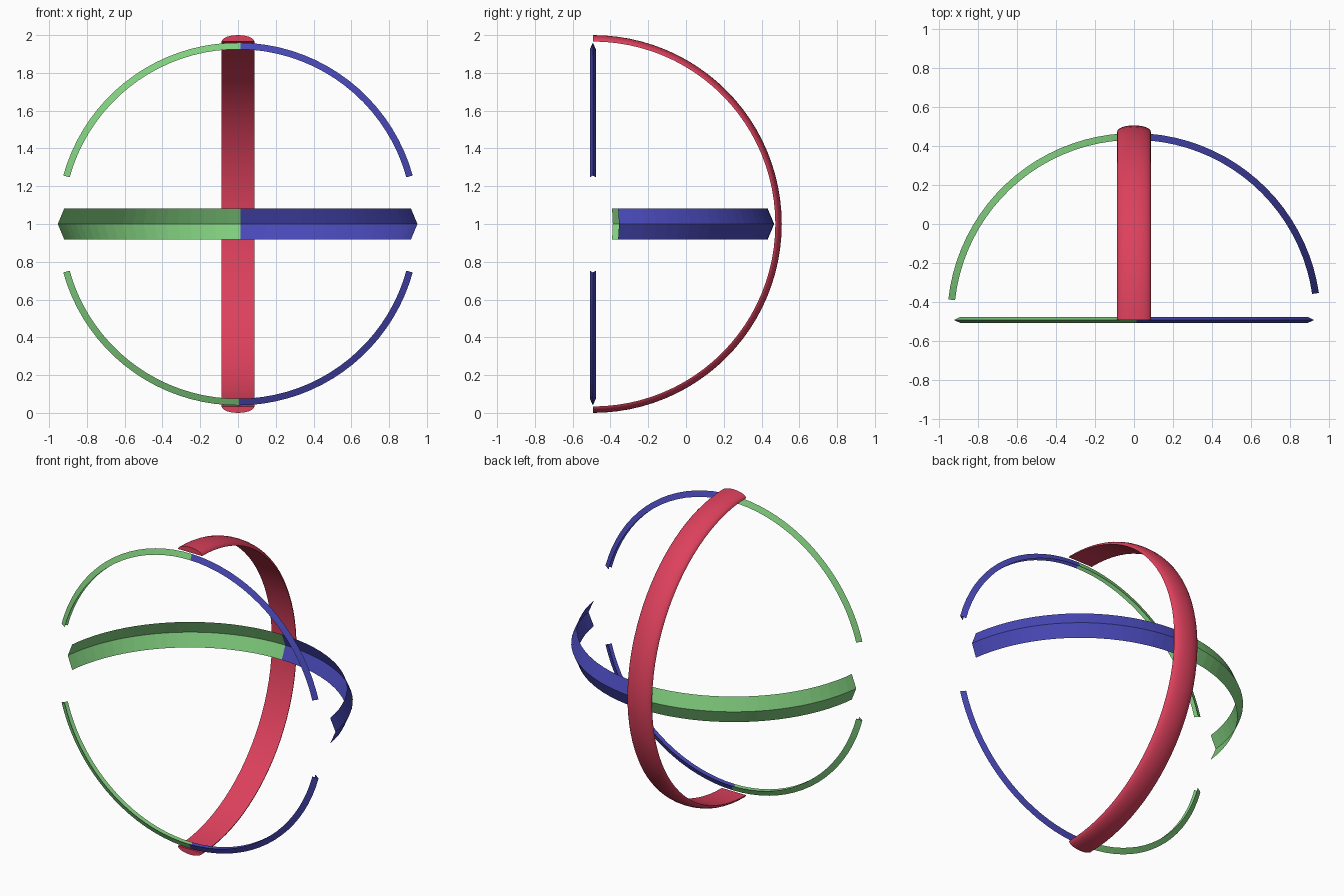
import bpy, bmesh, math

if "Cube" in bpy.data.objects:
    bpy.data.objects.remove(bpy.data.objects["Cube"])

CY, CZ = -0.493, 1.0          # shared centre of all the arcs


def material(name, rgb):
    m = bpy.data.materials.new(name)
    m.diffuse_color = (*rgb, 1)
    m.use_nodes = True
    m.node_tree.nodes["Principled BSDF"].inputs["Base Color"].default_value = m.diffuse_color
    return m


RED = material("red", (0.72, 0.052, 0.108))
GREEN = material("green", (0.22, 0.62, 0.21))
BLUE = material("blue", (0.066, 0.066, 0.48))

# Map (radius, angle, sideways offset) to a point for each arc plane
PLANES = {
    "flat": lambda r, a, w: (r * math.cos(a), CY + r * math.sin(a), CZ + w),
    "front": lambda r, a, w: (r * math.cos(a), CY - w, CZ + r * math.sin(a)),
    "side": lambda r, a, w: (w, CY + r * math.cos(a), CZ + r * math.sin(a)),
}


def arc(name, plane, profile, start, end, mat, solid=False, step=4.0):
    """Sweep a (radius, offset) profile around an arc given in degrees."""
    n = max(1, round((end - start) / step))
    bm = bmesh.new()
    rows = []
    for i in range(n + 1):
        a = math.radians(start + (end - start) * i / n)
        rows.append([bm.verts.new(PLANES[plane](r, a, w)) for r, w in profile])
    k = len(profile)
    for p, q in zip(rows, rows[1:]):
        for j in range(k if solid else k - 1):
            m = (j + 1) % k
            bm.faces.new((p[j], q[j], q[m], p[m]))
    if solid:
        bm.faces.new(rows[0])
        bm.faces.new(rows[-1])
        bmesh.ops.recalc_face_normals(bm, faces=bm.faces)
    me = bpy.data.meshes.new(name)
    bm.to_mesh(me)
    bm.free()
    me.materials.append(mat)
    ob = bpy.data.objects.new(name, me)
    bpy.context.collection.objects.link(ob)
    return ob


def chevron(half_width):
    return [(0.925, -half_width), (0.96, 0), (0.925, half_width)]


# Wide horizontal band, folded outwards, half blue and half green
arc("horizontal_band_blue", "flat", chevron(0.083), 8.3, 89.2, BLUE)
arc("horizontal_band_green", "flat", chevron(0.083), 89.2, 173.7, GREEN)

# Thin upright ring at the front, with a gap on each side
for name, start, end, mat in (("upper_blue", 15.5, 89.2, BLUE),
                              ("upper_green", 89.2, 164.5, GREEN),
                              ("lower_green", 195.5, 270.3, GREEN),
                              ("lower_blue", 270.3, 344.5, BLUE)):
    arc("thin_ring_" + name, "front", chevron(0.016), start, end, mat)

# Red upright half hoop: domed outside, flat inside
dome = [(0.966 + 0.034 * math.cos(t), 0.087 * math.sin(t))
        for t in (math.radians(-90 + 15 * i) for i in range(13))]
hoop = arc("upright_half_hoop", "side", dome, -90, 90, RED, solid=True, step=3.75)
bpy.context.view_layer.objects.active = hoop
hoop.select_set(True)
bpy.ops.object.shade_smooth_by_angle(angle=math.radians(35))
